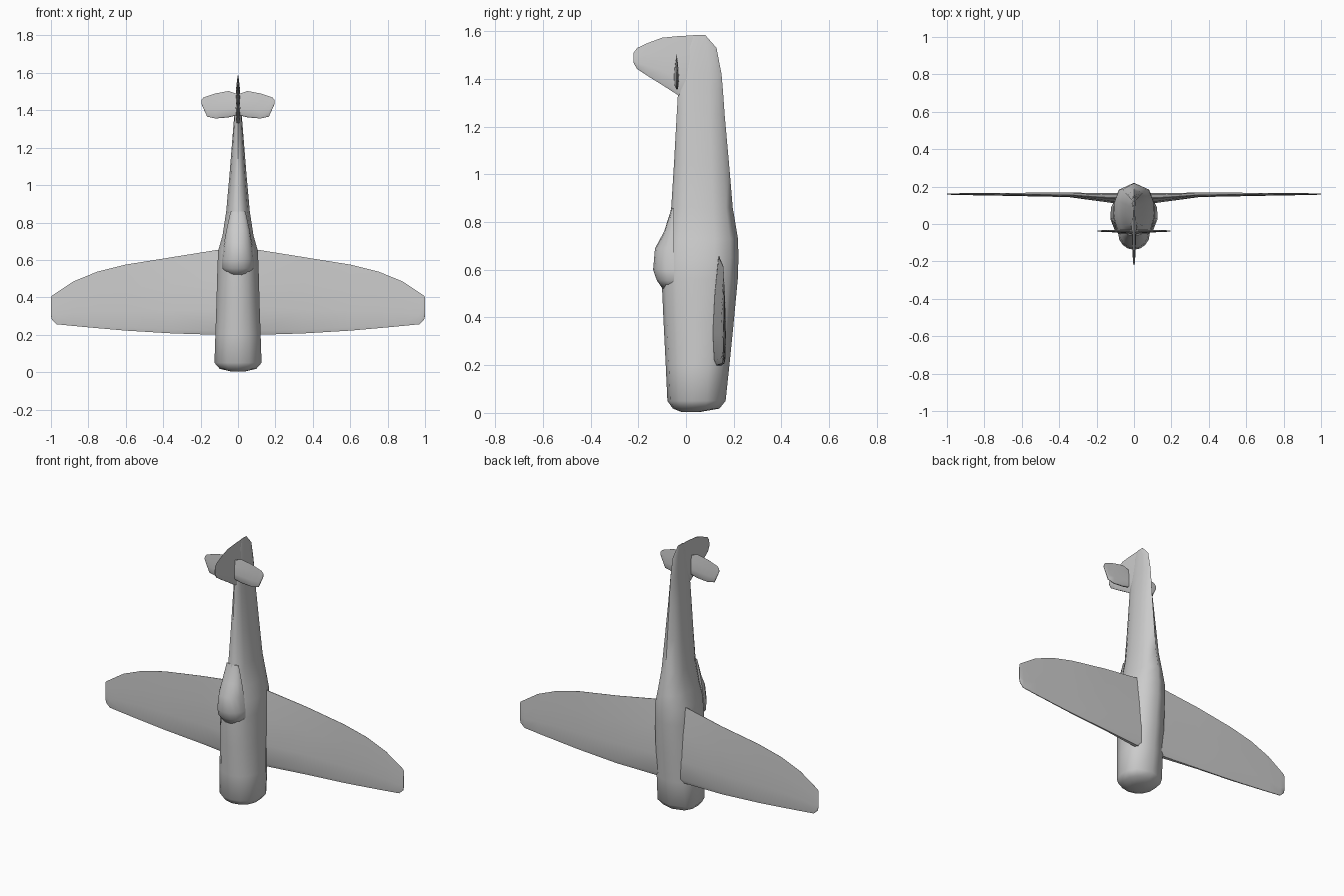
import bpy, bmesh, math

grey = bpy.data.materials.new("light_grey")
grey.diffuse_color = (0.6, 0.6, 0.6, 1)


def loft(name, rings, mirror=False):
    """Skin a list of equal-sized closed rings and cap both ends."""
    bm = bmesh.new()
    loops = [[bm.verts.new(p) for p in ring] for ring in rings]
    n = len(rings[0])
    for a, b in zip(loops, loops[1:]):
        for i in range(n):
            j = (i + 1) % n
            bm.faces.new((a[i], a[j], b[j], b[i]))
    bm.faces.new(loops[0])
    bm.faces.new(loops[-1])
    bmesh.ops.recalc_face_normals(bm, faces=bm.faces)
    mesh = bpy.data.meshes.new(name)
    bm.to_mesh(mesh)
    bm.free()
    mesh.materials.append(grey)
    mesh.polygons.foreach_set("use_smooth", [True] * len(mesh.polygons))
    mesh.set_sharp_from_angle(angle=math.radians(60))
    ob = bpy.data.objects.new(name, mesh)
    bpy.context.collection.objects.link(ob)
    if mirror:
        ob.modifiers.new("mirror", 'MIRROR').use_mirror_merge = False
    return ob


# Half cross-section of the body: fraction of half width, fraction of depth
HALF = [(0, 0), (0.48, 0.05), (0.82, 0.19), (1, 0.42), (0.98, 0.68), (0.74, 0.89), (0, 1)]


def body_ring(z, w, top, bottom):
    pts = HALF + [(-x, y) for x, y in HALF[-2:0:-1]]
    return [(x * w, top + y * (bottom - top), z) for x, y in pts]


# Foil section: fraction of chord, thickness side (-1 upper, 1 lower)
FOIL = [(0, -0.4), (0.05, -0.8), (0.3, -1), (0.65, -0.7), (1, -0.08),
        (1, 0.08), (0.65, 0.7), (0.3, 1), (0.05, 0.8), (0, 0.4)]


def foil_ring(x, z0, z1, upper, lower):
    mid, half = (upper + lower) / 2, (lower - upper) / 2
    return [(x, mid + t * half, z0 + c * (z1 - z0)) for c, t in FOIL]


# Fuselage, nose down: z, half width, top y, bottom y
loft("fuselage", [body_ring(*s) for s in [
    (0.004, 0.04, -0.02, 0.06), (0.018, 0.098, -0.055, 0.14), (0.05, 0.126, -0.078, 0.166),
    (0.2, 0.121, -0.085, 0.182), (0.38, 0.115, -0.094, 0.2), (0.56, 0.11, -0.102, 0.217),
    (0.65, 0.106, -0.098, 0.22), (0.73, 0.083, -0.087, 0.218), (0.86, 0.063, -0.062, 0.196),
    (1.05, 0.046, -0.05, 0.18), (1.25, 0.03, -0.039, 0.162), (1.35, 0.022, -0.033, 0.155),
    (1.42, 0.017, -0.02, 0.149), (1.53, 0.009, 0.0, 0.128), (1.585, 0.002, 0.03, 0.08)]])


# Canopy bump: z, half width, top y
def canopy_ring(z, w, top):
    base = -0.05
    return [(w * math.cos(a), base + (top - base) * math.sin(a), z)
            for a in [math.pi * i / 8 for i in range(9)]]


loft("canopy", [canopy_ring(*s) for s in [
    (0.52, 0.05, -0.098), (0.555, 0.085, -0.122), (0.6, 0.085, -0.138),
    (0.69, 0.075, -0.13), (0.76, 0.062, -0.092), (0.86, 0.04, -0.06)]])

# Main wings: x, leading z, trailing z, upper y, lower y
loft("wings", [foil_ring(*s) for s in [
    (0, 0.198, 0.67, 0.108, 0.165), (0.12, 0.2, 0.652, 0.113, 0.165),
    (0.35, 0.207, 0.615, 0.144, 0.168), (0.6, 0.222, 0.575, 0.149, 0.167),
    (0.75, 0.235, 0.538, 0.152, 0.166), (0.88, 0.247, 0.485, 0.154, 0.165),
    (0.97, 0.256, 0.425, 0.156, 0.164), (0.995, 0.28, 0.408, 0.157, 0.163),
    (1.0, 0.3, 0.4, 0.158, 0.162)]], mirror=True)

# Tailplane
loft("tailplane", [foil_ring(*s) for s in [
    (0, 1.375, 1.485, -0.051, -0.029), (0.05, 1.362, 1.503, -0.048, -0.03),
    (0.12, 1.356, 1.49, -0.044, -0.032), (0.165, 1.366, 1.475, -0.042, -0.033),
    (0.185, 1.41, 1.468, -0.041, -0.034), (0.196, 1.435, 1.455, -0.039, -0.036)]], mirror=True)


# Fin, lofted along y: y, leading z, trailing z, half thickness
def fin_ring(y, z0, z1, half):
    return [(t * half, y, z0 + c * (z1 - z0)) for c, t in FOIL]


loft("fin", [fin_ring(*s) for s in [
    (0.08, 1.3, 1.585, 0.013), (-0.03, 1.33, 1.58, 0.013), (-0.1, 1.375, 1.573, 0.01),
    (-0.16, 1.412, 1.551, 0.008), (-0.205, 1.442, 1.53, 0.005), (-0.22, 1.468, 1.51, 0.003)]])
